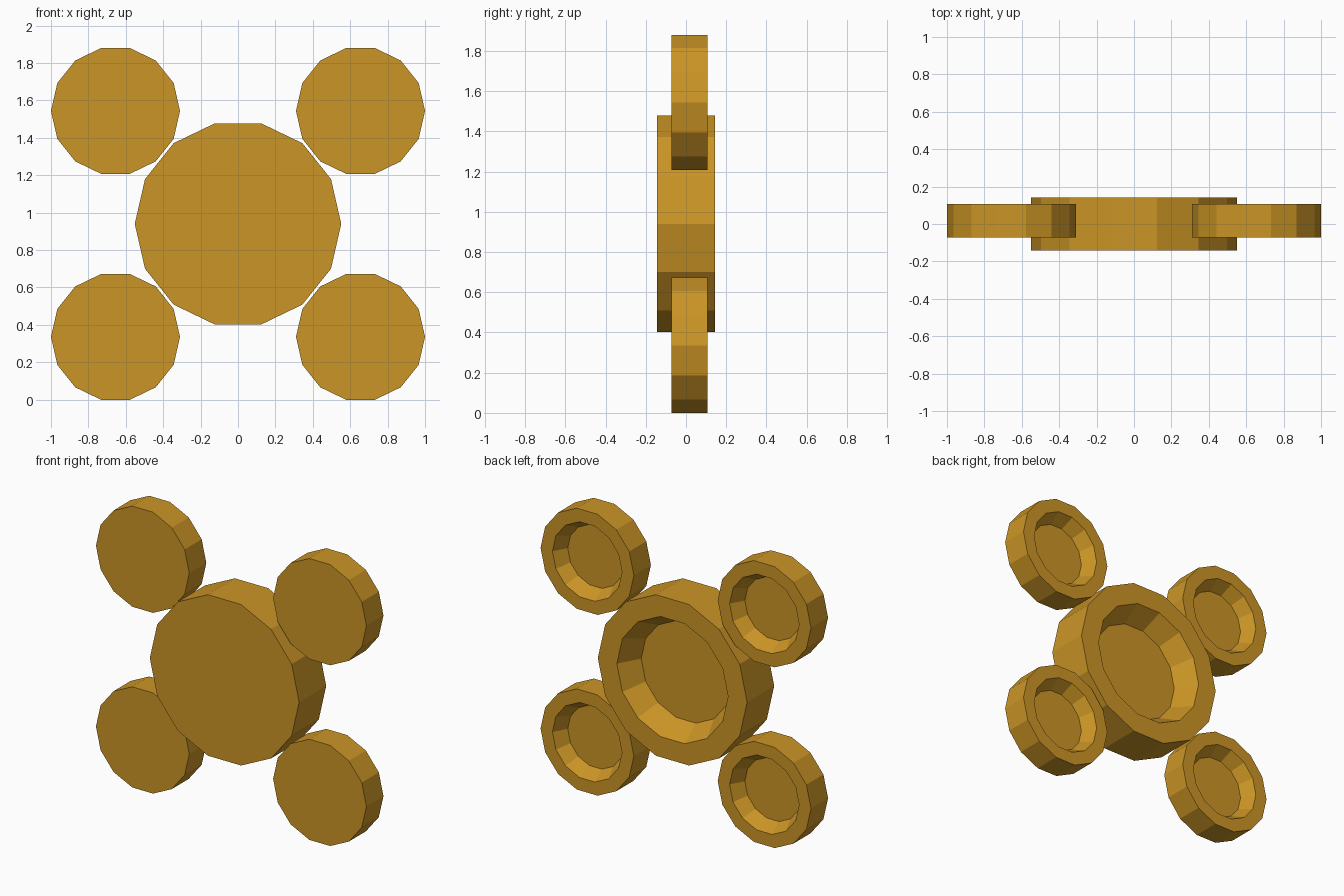
import bpy
import bmesh
from math import cos, sin, pi

cube = bpy.data.objects.get("Cube")
if cube:
    bpy.data.objects.remove(cube, do_unlink=True)

SIDES = 14

# One golden ochre colour for everything
ochre = bpy.data.materials.new("golden_ochre")
ochre.use_nodes = True
colour = (0.60, 0.30, 0.019, 1)
ochre.diffuse_color = colour
ochre.node_tree.nodes["Principled BSDF"].inputs["Base Color"].default_value = colour


def dish(name, location, radius, depth):
    """Faceted disc, flat in front, with a tapered recess in its back."""
    # (radius factor, depth factor): front edge, back edge, recess lip, recess floor
    profile = [(1, -0.5), (1, 0.5), (0.745, 0.5), (0.6, 0)]
    bm = bmesh.new()
    rings = []
    for r, d in profile:
        rings.append([bm.verts.new((radius * r * cos(2 * pi * i / SIDES), depth * d,
                                    radius * r * sin(2 * pi * i / SIDES)))
                      for i in range(SIDES)])
    for a, b in zip(rings, rings[1:]):
        for i in range(SIDES):
            j = (i + 1) % SIDES
            bm.faces.new((a[i], a[j], b[j], b[i]))
    bm.faces.new(rings[0])
    bm.faces.new(rings[-1])
    bmesh.ops.recalc_face_normals(bm, faces=bm.faces)
    mesh = bpy.data.meshes.new(name)
    bm.to_mesh(mesh)
    bm.free()
    mesh.materials.append(ochre)
    obj = bpy.data.objects.new(name, mesh)
    obj.location = location
    bpy.context.collection.objects.link(obj)


# Large central dish
dish("center_dish", (0, 0, 0.94), 0.552, 0.286)

# Four small dishes at the corners
for side, x in (("left", 0.655), ("right", -0.655)):
    for level, z in (("lower", 0.336), ("upper", 1.544)):
        dish(f"{level}_{side}_dish", (x, 0.018, z), 0.345, 0.18)
